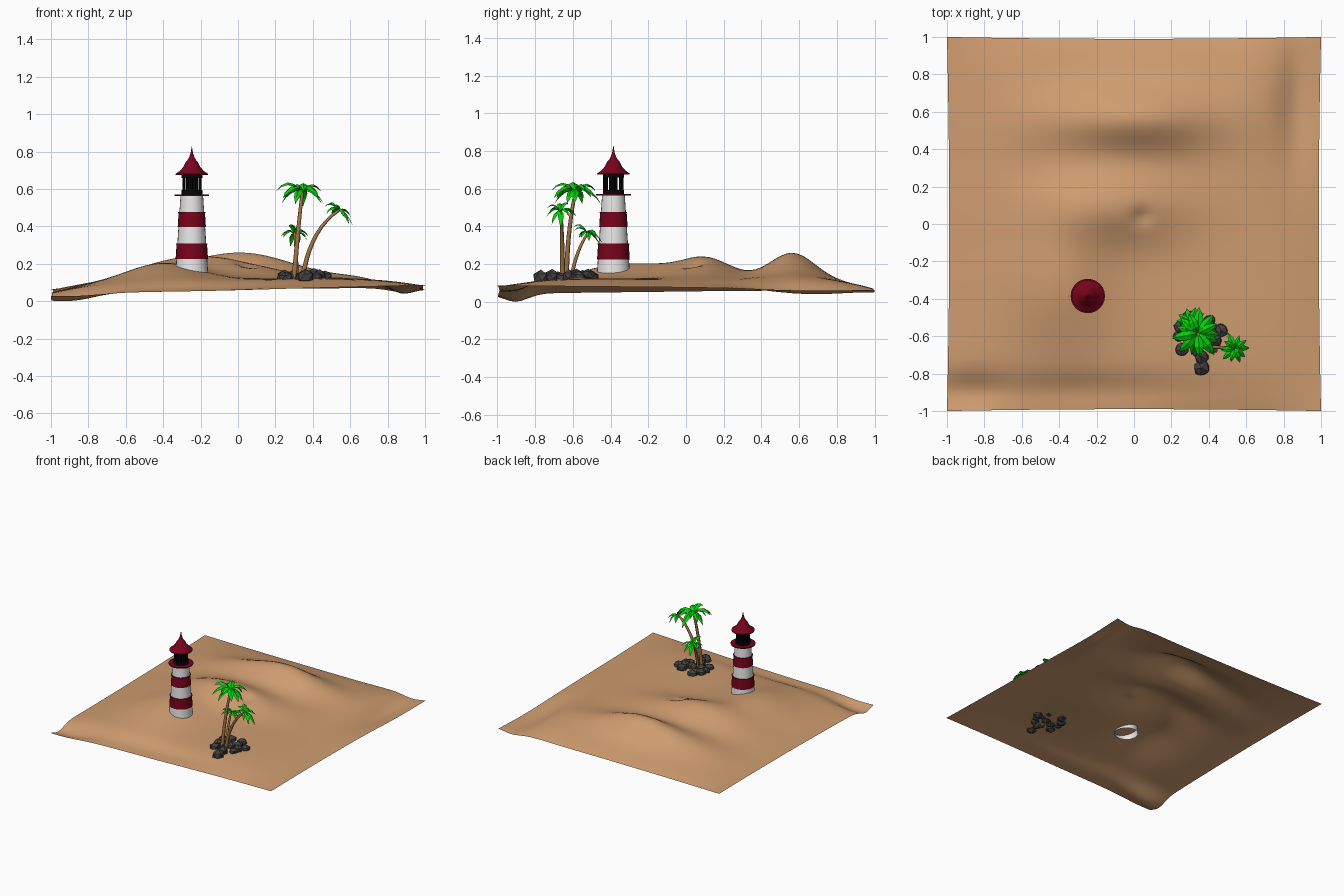
import bpy, bmesh, math, random
from mathutils import Vector

if "Cube" in bpy.data.objects:
    bpy.data.objects.remove(bpy.data.objects["Cube"])

random.seed(4)


def mat(name, col):
    m = bpy.data.materials.new(name)
    m.diffuse_color = (*col, 1)
    m.use_nodes = True
    m.node_tree.nodes["Principled BSDF"].inputs["Base Color"].default_value = m.diffuse_color
    return m


SAND = mat("sand", (0.62, 0.335, 0.16))
RED = mat("dark red", (0.185, 0.001, 0.012))
WHITE = mat("white", (0.80, 0.80, 0.80))
BLACK = mat("black", (0.002, 0.002, 0.002))
GREEN = mat("leaf green", (0.002, 0.62, 0.003))
BARK = mat("bark brown", (0.36, 0.17, 0.055))
ROCK = mat("rock grey", (0.06, 0.055, 0.055))


def finish(bm, name, mats, smooth=None):
    me = bpy.data.meshes.new(name)
    bm.to_mesh(me)
    bm.free()
    ob = bpy.data.objects.new(name, me)
    bpy.context.collection.objects.link(ob)
    for m in mats:
        me.materials.append(m)
    if smooth:
        bpy.ops.object.select_all(action='DESELECT')
        ob.select_set(True)
        bpy.context.view_layer.objects.active = ob
        bpy.ops.object.shade_smooth_by_angle(angle=math.radians(smooth))
    return ob


# ---- sand: open sheet with soft dunes: (x, y, sigma x, sigma y, height)
DUNES = [(0.01, 0.57, 0.28, 0.12, 0.140),
         (-0.48, 0.53, 0.18, 0.14, 0.025),
         (-0.15, 0.10, 0.28, 0.14, 0.110),
         (-0.41, -0.30, 0.19, 0.25, 0.090),
         (-0.90, -0.90, 0.14, 0.07, -0.042),
         (-0.30, -0.90, 0.45, 0.06, -0.028),
         (0.62, 0.65, 0.10, 0.22, 0.010),
         (0.88, 0.65, 0.07, 0.25, -0.050),
         (0.045, 0.04, 0.035, 0.03, -0.028)]


def ground(x, y):
    u, v = (x + 1) / 2, (y + 1) / 2
    z = (0.045 * (1 - u) + 0.088 * u) * (1 - v) + (0.067 * (1 - u) + 0.07 * u) * v
    z += 0.055 * (1 - x ** 4) * (1 - y ** 6)
    for cx, cy, sx, sy, h in DUNES:
        z += h * math.exp(-((x - cx) / sx) ** 2 / 2 - ((y - cy) / sy) ** 2 / 2)
    return z


bm = bmesh.new()
bmesh.ops.create_grid(bm, x_segments=64, y_segments=64, size=1.0)
for v in bm.verts:
    v.co.z = ground(v.co.x, v.co.y)
low = min(v.co.z for v in bm.verts)
for v in bm.verts:
    v.co.z -= low
    # slightly wavy outline
    x, y = v.co.x, v.co.y
    v.co.x = x * (1 - 0.012 * (1 - y * y))
    v.co.y = y * (1 - 0.010 * (1 - x * x))
finish(bm, "sand_dunes", [SAND], 60)

# ---- lighthouse
LX, LY = -0.247, -0.385


def lathe(name, prof, mats, n=24, rule=None, smooth=30):
    bm = bmesh.new()
    rings = []
    for r, z in prof:
        rings.append([bm.verts.new((LX + r * math.cos(2 * math.pi * i / n),
                                    LY + r * math.sin(2 * math.pi * i / n), z)) for i in range(n)])
    for a, b in zip(rings, rings[1:]):
        for i in range(n):
            j = (i + 1) % n
            f = bm.faces.new((a[i], a[j], b[j], b[i]))
            if rule:
                f.material_index = rule(f.calc_center_median().z)
    return finish(bm, name, mats, smooth)


def tower_r(z):
    return 0.087 - (z - 0.16) * 0.066


# tower with red bands that stand slightly proud
prof = []
for z0, z1, proud in [(0.140, 0.225, 0), (0.225, 0.308, 0.004), (0.308, 0.397, 0),
                      (0.397, 0.475, 0.004), (0.475, 0.566, 0)]:
    prof += [(tower_r(z0) + proud, z0), (tower_r(z1) + proud, z1)]
lathe("tower", prof, [WHITE, RED], rule=lambda z: int(0.2249 < z < 0.3081 or 0.3969 < z < 0.4751))
# thin trim above each red band
for z in (0.306, 0.474):
    r = tower_r(z)
    lathe("band_trim", [(r, z - 0.003), (r + 0.007, z - 0.003), (r + 0.007, z + 0.003), (r, z + 0.003)], [RED])
lathe("balcony", [(0.0, 0.563), (0.092, 0.563), (0.092, 0.571), (0.0, 0.571)], [RED])
lathe("lantern_sill", [(0.056, 0.571), (0.056, 0.594), (0.0, 0.594)], [BLACK])
lathe("lantern_core", [(0.024, 0.59), (0.024, 0.675)], [BLACK], n=10)
lathe("lantern_head", [(0.0, 0.658), (0.056, 0.658), (0.056, 0.676)], [BLACK])
lathe("roof", [(0.0, 0.674), (0.086, 0.674), (0.086, 0.681), (0.064, 0.696), (0.045, 0.718),
               (0.032, 0.745), (0.024, 0.752), (0.015, 0.768), (0.007, 0.79), (0.0005, 0.828)], [RED])

# lantern posts
bm = bmesh.new()
for k in range(10):
    a = 2 * math.pi * (k + 0.5) / 10
    vs = bmesh.ops.create_cone(bm, cap_ends=True, segments=6, radius1=0.008,
                               radius2=0.008, depth=0.085)["verts"]
    bmesh.ops.translate(bm, verts=vs, vec=(LX + 0.046 * math.cos(a), LY + 0.046 * math.sin(a), 0.625))
finish(bm, "lantern_posts", [BLACK])


# ---- palms
def bezier(p0, p1, p2, t):
    return p0 * (1 - t) ** 2 + p1 * 2 * t * (1 - t) + p2 * t * t


def trunk(name, p0, p1, p2, r0, r1, n=7, steps=9):
    p0, p1, p2 = Vector(p0), Vector(p1), Vector(p2)
    bm = bmesh.new()
    rings = []
    for s in range(steps + 1):
        t = s / steps
        c = bezier(p0, p1, p2, t)
        d = ((p1 - p0) * (1 - t) + (p2 - p1) * t).normalized()
        e1 = d.cross(Vector((0, 1, 0))).normalized()
        e2 = d.cross(e1)
        r = r0 + (r1 - r0) * t
        rings.append([bm.verts.new(c + r * (math.cos(2 * math.pi * i / n) * e1 +
                                            math.sin(2 * math.pi * i / n) * e2)) for i in range(n)])
    for a, b in zip(rings, rings[1:]):
        for i in range(n):
            bm.faces.new((a[i], a[(i + 1) % n], b[(i + 1) % n], b[i]))
    bm.faces.new(rings[-1])
    bmesh.ops.recalc_face_normals(bm, faces=bm.faces)
    finish(bm, name, [BARK], 60)


# folded drooping fronds: (distance along, rise, half width)
FROND = [(0.0, 0.0, 0.05), (0.28, 0.17, 0.15), (0.55, 0.14, 0.18), (0.8, -0.05, 0.11), (1.0, -0.34, 0.0)]


def crown(name, centre, size, count, tilt=(0, 0)):
    bm = bmesh.new()
    c = Vector(centre)
    for k in range(count):
        a = 2 * math.pi * (k + random.uniform(-0.2, 0.2)) / count
        out, side = Vector((math.cos(a), math.sin(a), 0)), Vector((-math.sin(a), math.cos(a), 0))
        length = size * random.uniform(0.8, 1.05)
        lift = (-0.2, 0.35, 0.1)[k % 3] + out.x * tilt[0] + out.y * tilt[1]
        rows = []
        for d, h, w in FROND:
            mid = c + length * (out * d * (1 - 0.15 * abs(lift)) + Vector((0, 0, h + lift * d)))
            drop = Vector((0, 0, -0.5 * w * length))
            rows.append([bm.verts.new(mid + side * w * length + drop), bm.verts.new(mid),
                         bm.verts.new(mid - side * w * length + drop)])
        for p, q in zip(rows, rows[1:]):
            bm.faces.new((p[1], q[1], q[0], p[0]))
            bm.faces.new((p[2], q[2], q[1], p[1]))
    bmesh.ops.remove_doubles(bm, verts=bm.verts, dist=0.0001)
    for f in bm.faces:
        f.normal_update()
        if f.normal.z < 0:
            f.normal_flip()
    finish(bm, name, [GREEN])


trunk("tall_palm_trunk", (0.30, -0.635, 0.11), (0.32, -0.63, 0.38), (0.345, -0.585, 0.59), 0.014, 0.009)
crown("tall_palm_leaves", (0.342, -0.585, 0.585), 0.145, 13)
trunk("leaning_palm_trunk", (0.345, -0.655, 0.11), (0.38, -0.655, 0.38), (0.54, -0.665, 0.485), 0.014, 0.008)
crown("leaning_palm_leaves", (0.54, -0.665, 0.483), 0.09, 10, (-0.5, 0))
trunk("short_palm_trunk", (0.315, -0.61, 0.11), (0.315, -0.59, 0.26), (0.302, -0.52, 0.365), 0.011, 0.007)
crown("short_palm_leaves", (0.302, -0.52, 0.363), 0.09, 10, (0, -0.4))

# ---- rocks around the palms, half sunk in the sand: (x, y, radius)
ROCKS = [(0.25, -0.55, 0.036), (0.24, -0.60, 0.03), (0.255, -0.67, 0.038), (0.29, -0.50, 0.036),
         (0.34, -0.68, 0.034), (0.36, -0.77, 0.04), (0.36, -0.71, 0.036), (0.42, -0.66, 0.032),
         (0.465, -0.57, 0.036), (0.435, -0.62, 0.034), (0.30, -0.615, 0.034), (0.40, -0.52, 0.034),
         (0.36, -0.60, 0.036), (0.41, -0.58, 0.034)]
bm = bmesh.new()
for x, y, r in ROCKS:
    vs = bmesh.ops.create_icosphere(bm, subdivisions=1, radius=r * 1.1)["verts"]
    spin = random.uniform(0, 6.28)
    z = ground(x, y) - low + random.uniform(0.004, 0.024)
    for v in vs:
        p = v.co * random.uniform(0.9, 1.15)
        v.co = (x + p.x * math.cos(spin) - p.y * math.sin(spin),
                y + p.x * math.sin(spin) + p.y * math.cos(spin), z + p.z * 0.85)
finish(bm, "rocks", [ROCK])
